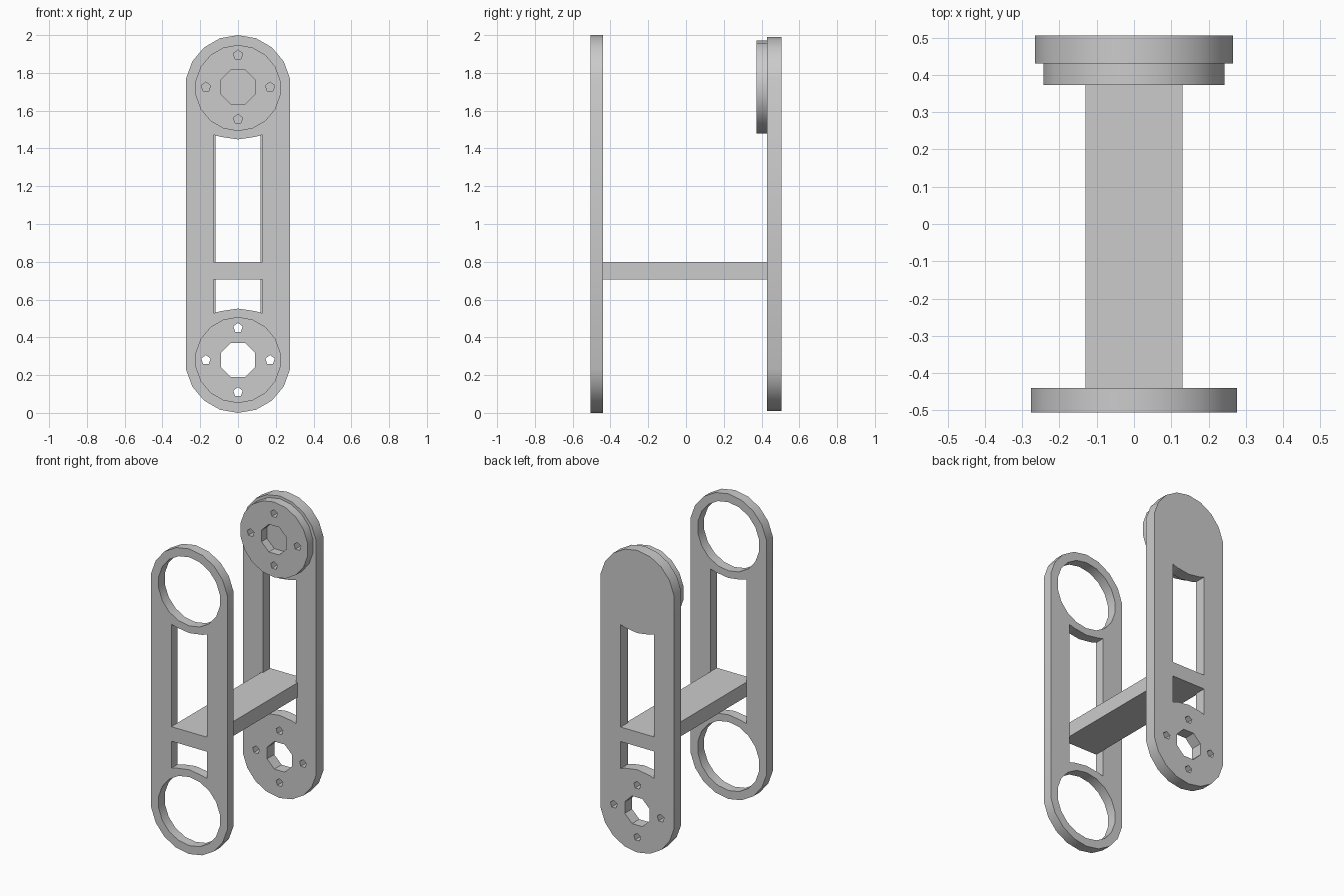
import bpy, bmesh
from math import pi, sin, cos

cube = bpy.data.objects.get("Cube")
if cube:
    bpy.data.objects.remove(cube, do_unlink=True)

grey = bpy.data.materials.new("plain grey")
grey.use_nodes = True
colour = (0.6, 0.6, 0.6, 1)
grey.diffuse_color = colour
grey.node_tree.nodes["Principled BSDF"].inputs["Base Color"].default_value = colour

LOW, HIGH = 0.28, 1.72          # pivot heights
BAR = (0.705, 0.80)             # crossbar bottom and top


def circle(x, z, r, sides, turn=0.0):
    """Polygon with a vertex at the top, before turning."""
    steps = [2 * pi * i / sides + turn for i in range(sides)]
    return [(x + r * sin(a), z + r * cos(a)) for a in steps]


def capsule(r, sides=18):
    """Rounded-end outline around both pivots."""
    top = [p for p in circle(0, HIGH, r, sides) if p[1] > HIGH]
    bottom = [p for p in circle(0, LOW, r, sides) if p[1] < LOW]
    return sorted(top) + sorted(bottom, reverse=True)


def window(half, pivot, edge):
    """Slot from the crossbar edge to a shallow arc around a pivot."""
    s = 1 if pivot < edge else -1
    arc = [(-half, 0.248), (-0.09, 0.259), (0, 0.272), (0.09, 0.259), (half, 0.248)]
    return [(x, pivot + s * d) for x, d in arc] + [(half, edge), (-half, edge)]


def bolt_pattern(z):
    """Centre bore with four bolt holes."""
    holes = [circle(0, z, 0.098, 8, pi / 8)]
    for x, dz in ((0.17, 0), (-0.17, 0), (0, 0.17), (0, -0.17)):
        holes.append(circle(x, z + dz, 0.026, 5))
    return holes


def plate(name, loops, y0, y1):
    """Extrude an outline with holes from y0 to y1."""
    curve = bpy.data.curves.new(name, "CURVE")
    curve.dimensions = "2D"
    curve.fill_mode = "BOTH"
    curve.extrude = (y1 - y0) / 2
    for pts in loops:
        spline = curve.splines.new("POLY")
        spline.points.add(len(pts) - 1)
        for point, (x, z) in zip(spline.points, pts):
            point.co = (x, z, 0, 1)
        spline.use_cyclic_u = True
    obj = bpy.data.objects.new(name, curve)
    bpy.context.collection.objects.link(obj)
    obj.rotation_euler = (pi / 2, 0, 0)
    obj.location.y = (y0 + y1) / 2
    bpy.ops.object.select_all(action="DESELECT")
    obj.select_set(True)
    bpy.context.view_layer.objects.active = obj
    bpy.ops.object.convert(target="MESH")
    obj = bpy.context.object
    obj.name = name
    # weld caps to walls and tidy the flat faces
    bm = bmesh.new()
    bm.from_mesh(obj.data)
    bmesh.ops.remove_doubles(bm, verts=bm.verts, dist=0.0001)
    bmesh.ops.recalc_face_normals(bm, faces=bm.faces)
    bm.to_mesh(obj.data)
    bm.free()
    obj.data.materials.clear()
    obj.data.materials.append(grey)
    bpy.ops.object.shade_smooth_by_angle(angle=pi / 6)
    return obj


def windows(half):
    return [window(half, LOW, BAR[0]), window(half, HIGH, BAR[1])]


# Front plate with two large open rings
rings = [circle(0, z, 0.225, 18) for z in (LOW, HIGH)]
plate("front_plate", [capsule(0.28)] + rings + windows(0.13), -0.505, -0.44)

# Back plate with a bolt pattern at its lower end
plate("back_plate", [capsule(0.27)] + bolt_pattern(LOW) + windows(0.12), 0.43, 0.505)

# Raised mounting disc on the upper end of the back plate
plate("mounting_disc", [circle(0, HIGH + 0.005, 0.247, 18)] + bolt_pattern(HIGH + 0.005), 0.373, 0.43)

# Crossbar joining the plates
bar = [(-0.13, BAR[0]), (0.13, BAR[0]), (0.13, BAR[1]), (-0.13, BAR[1])]
plate("crossbar", [bar], -0.44, 0.43)
